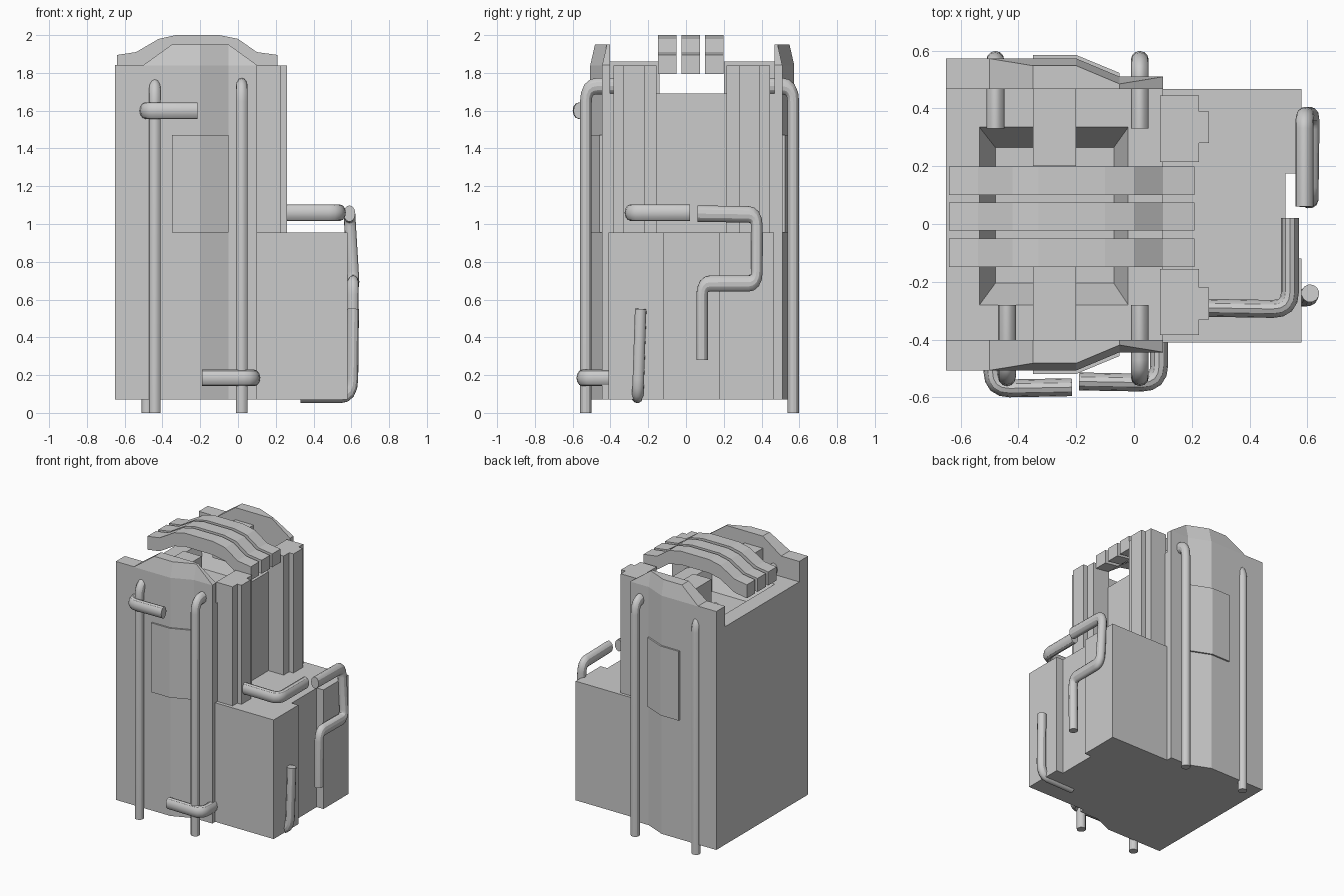
import bpy, bmesh
from mathutils import Vector

if "Cube" in bpy.data.objects:
    bpy.data.objects.remove(bpy.data.objects["Cube"])

CY = 0.033          # body mirror plane
STRETCH = 1.4       # pipes are taller than wide in section


def loft(name, rings):
    """Join equal-length rings of points into a closed solid."""
    bm = bmesh.new()
    vs = [[bm.verts.new(p) for p in r] for r in rings]
    n = len(rings[0])
    for a, b in zip(vs, vs[1:]):
        for i in range(n):
            j = (i + 1) % n
            bm.faces.new((a[i], a[j], b[j], b[i]))
    bm.faces.new(vs[0])
    bm.faces.new(vs[-1])
    bmesh.ops.recalc_face_normals(bm, faces=bm.faces)
    me = bpy.data.meshes.new(name)
    bm.to_mesh(me)
    bm.free()
    ob = bpy.data.objects.new(name, me)
    bpy.context.collection.objects.link(ob)
    return ob


def rect(x0, x1, y0, y1, z):
    return [(x0, y0, z), (x1, y0, z), (x1, y1, z), (x0, y1, z)]


def box(name, x0, x1, y0, y1, z0, z1):
    return loft(name, [rect(x0, x1, y0, y1, z0), rect(x0, x1, y0, y1, z1)])


def pipe(name, pts, bend=0.06, r=0.031):
    """Round-cornered pipe along the points."""
    pts = [Vector((x, y, z / STRETCH)) for x, y, z in pts]
    path = [pts[0]]
    for a, p, b in zip(pts, pts[1:], pts[2:]):
        s = p + (a - p).normalized() * bend
        e = p + (b - p).normalized() * bend
        for k in range(5):
            t = k / 4
            path.append(s * (1 - t) ** 2 + p * 2 * t * (1 - t) + e * t * t)
    path.append(pts[-1])
    cu = bpy.data.curves.new(name, 'CURVE')
    cu.dimensions = '3D'
    cu.bevel_depth = r
    cu.bevel_resolution = 4
    cu.use_fill_caps = True
    sp = cu.splines.new('POLY')
    sp.points.add(len(path) - 1)
    for q, p in zip(sp.points, path):
        q.co = (*p, 1)
    ob = bpy.data.objects.new(name, cu)
    ob.scale.z = STRETCH
    bpy.context.collection.objects.link(ob)
    bpy.ops.object.select_all(action='DESELECT')
    ob.select_set(True)
    bpy.context.view_layer.objects.active = ob
    bpy.ops.object.convert(target='MESH')
    bpy.ops.object.shade_smooth_by_angle()


# Tower core with a sloped well in its deck
loft("tower_core", [rect(-0.65, 0.1, -0.41, 0.47, 0.07),
                    rect(-0.65, 0.1, -0.41, 0.47, 1.69),
                    rect(-0.535, -0.02, -0.28, 0.335, 1.69),
                    rect(-0.48, -0.07, -0.205, 0.265, 1.54)])

# Low front base with a central notch
notch = [(0.1, -0.41), (0.58, -0.41), (0.58, -0.12), (0.525, -0.12),
         (0.525, 0.175), (0.58, 0.175), (0.58, 0.467), (0.1, 0.467)]
loft("front_base", [[(x, y, z) for x, y in notch] for z in (0.07, 0.955)])

# Parts that repeat on both sides of the body
stations = [(-0.65, 0.54, 1.842), (-0.5, 0.54, 1.842), (-0.35, 0.54, 1.95),
            (-0.2, 0.54, 1.95), (-0.05, 0.477, 1.95), (0.1, 0.477, 1.842)]
plate = [(-0.35, 0.5), (-0.35, 0.552), (-0.2, 0.552), (-0.05, 0.49), (-0.05, 0.47)]
for side, s in (("left", -1), ("right", 1)):
    # Arched side wall
    rings = []
    for x, o, zt in stations:
        lean = 0.025 * (zt - 1.84) / 0.11
        rings.append([(x, CY + s * y, z) for y, z in
                      ((0.435, 0.07), (o, 0.07), (o, 1.84),
                       (o - lean, zt), (0.435, zt))])
    loft(side + "_wall", rings)
    # Raised plate on the wall
    loft(side + "_plate", [[(x, CY + s * y, z) for x, y in plate] for z in (0.955, 1.47)])

    def sbox(name, x0, x1, ya, yb, z0, z1):
        y0, y1 = sorted((0.03 + s * ya, 0.03 + s * yb))
        box(side + name, x0, x1, y0, y1, z0, z1)
    # Front column, its rib, and the bracket holding the slats
    sbox("_column", 0.09, 0.225, 0.185, 0.415, 0.94, 1.84)
    sbox("_column_rib", 0.22, 0.26, 0.25, 0.36, 0.94, 1.84)
    sbox("_bracket", -0.35, -0.2, 0.17, 0.44, 1.68, 1.86)

# Curved roof slats
arch = [(-0.64, 1.895), (-0.54, 1.91), (-0.42, 1.98), (-0.33, 2.0),
        (-0.1, 2.0), (0.0, 1.98), (0.1, 1.91), (0.21, 1.895)]
outline = arch + [(x, z - 0.1) for x, z in reversed(arch)]
for i, y in enumerate((-0.1, 0.026, 0.15)):
    loft(f"roof_slat_{i + 1}", [[(x, yy, z) for x, z in outline]
                                for yy in (y - 0.049, y + 0.049)])

# Tall pipes, hooked in at the top
for name, x, y, yin in (("front_pipe_a", -0.44, -0.53, -0.28),
                        ("front_pipe_b", 0.02, -0.53, -0.28),
                        ("rear_pipe_a", -0.48, 0.568, 0.33),
                        ("rear_pipe_b", 0.02, 0.568, 0.33)):
    pipe(name, [(x, y, 0), (x, y, 1.73), (x, yin, 1.73)])

# Short cross pipes on the front
pipe("upper_cross_pipe", [(-0.215, -0.565, 1.6), (-0.49, -0.57, 1.6), (-0.49, -0.45, 1.6)])
pipe("lower_cross_pipe", [(-0.19, -0.545, 0.185), (0.087, -0.55, 0.185), (0.087, -0.4, 0.185)])

# Pipes around the base
pipe("elbow_pipe", [(0.24, -0.29, 1.06), (0.54, -0.295, 1.06), (0.54, 0.02, 1.06)])
pipe("zigzag_pipe", [(0.59, 0.06, 1.055), (0.59, 0.375, 1.05), (0.612, 0.375, 0.685),
                     (0.608, 0.085, 0.685), (0.605, 0.085, 0.28)], bend=0.045)
pipe("corner_pipe", [(0.61, -0.24, 0.55), (0.605, -0.255, 0.095), (0.33, -0.26, 0.095)])
